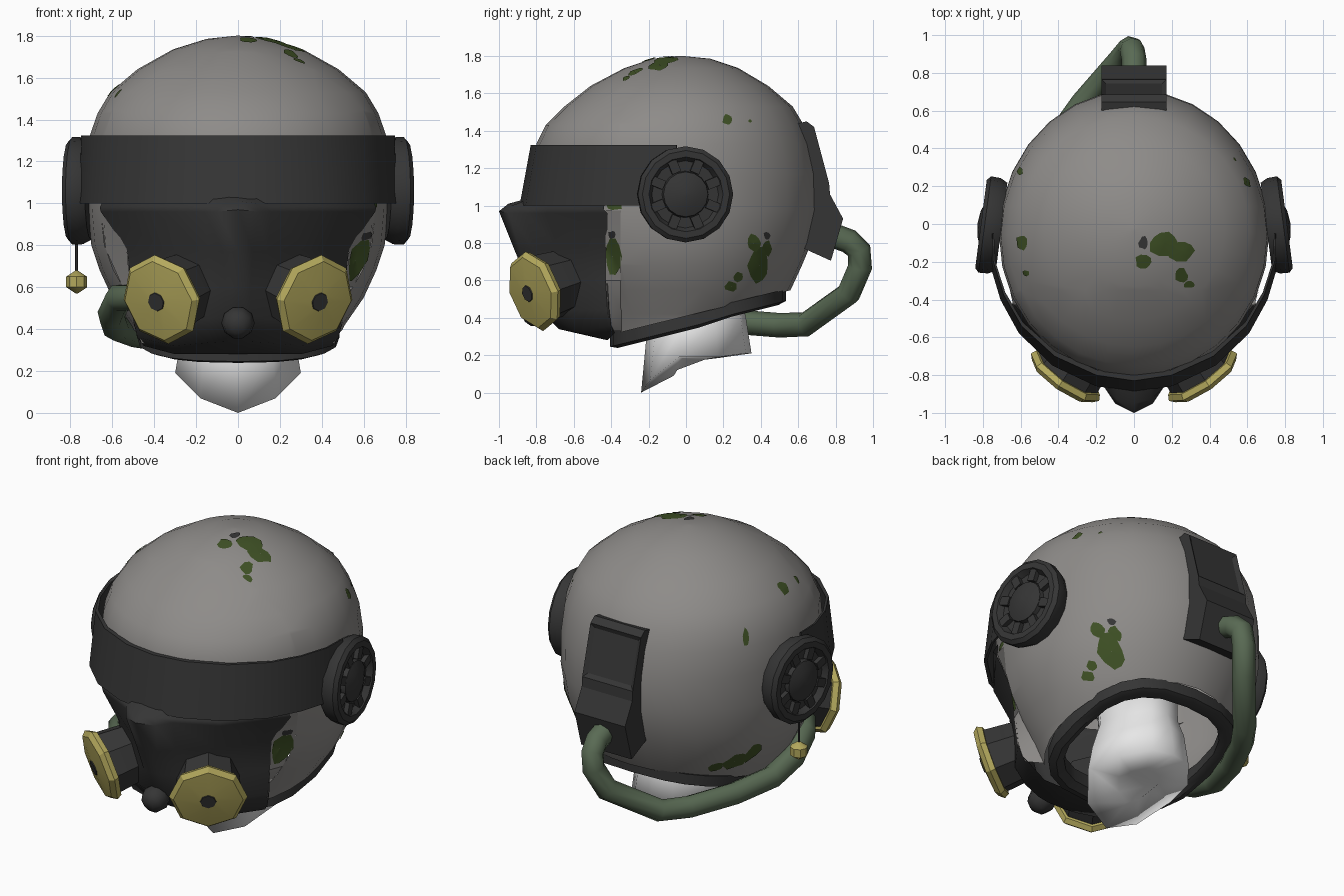
import bpy, bmesh, math, random
from mathutils import Vector, Matrix
from mathutils.bvhtree import BVHTree

if "Cube" in bpy.data.objects:
    bpy.data.objects.remove(bpy.data.objects["Cube"])

random.seed(4)


def material(name, r, g, b):
    m = bpy.data.materials.new(name)
    m.diffuse_color = (r, g, b, 1)
    m.use_nodes = True
    m.node_tree.nodes["Principled BSDF"].inputs["Base Color"].default_value = m.diffuse_color
    return m


GREY = material("helmet grey", 0.27, 0.26, 0.25)
DARK = material("dark rubber", 0.036, 0.036, 0.036)
YELLOW = material("filter yellow", 0.46, 0.40, 0.11)
HOSE = material("hose green", 0.10, 0.145, 0.088)
MOSS = material("moss green", 0.048, 0.08, 0.018)
WHITE = material("pale neck", 0.82, 0.82, 0.82)


def finish(name, bm, mat, angle=35, matrix=None, recalc=True):
    """Turn a bmesh into a named, coloured and shaded object."""
    if recalc:
        bmesh.ops.recalc_face_normals(bm, faces=bm.faces[:])
    me = bpy.data.meshes.new(name)
    bm.to_mesh(me)
    bm.free()
    me.materials.append(mat)
    ob = bpy.data.objects.new(name, me)
    bpy.context.collection.objects.link(ob)
    if matrix:
        ob.matrix_world = matrix
    bpy.ops.object.select_all(action='DESELECT')
    ob.select_set(True)
    bpy.context.view_layer.objects.active = ob
    bpy.ops.object.shade_smooth_by_angle(angle=math.radians(angle))
    return ob


def loft(rings, closed=True, caps=(False, False), loop=False):
    """Skin a list of point rings."""
    bm = bmesh.new()
    vs = [[bm.verts.new(p) for p in r] for r in rings]
    n = len(rings[0])
    pairs = list(zip(vs, vs[1:])) + ([(vs[-1], vs[0])] if loop else [])
    for a, b in pairs:
        for i in range(n if closed else n - 1):
            j = (i + 1) % n
            bm.faces.new((a[i], a[j], b[j], b[i]))
    for ring, cap in zip((vs[0], vs[-1]), caps):
        if cap:
            bm.faces.new(ring)
    return bm


def lathe(profile, n, phase=0.0):
    """Turn (radius, height) points around local z."""
    rings = [[(r * math.cos(phase + math.tau * i / n), r * math.sin(phase + math.tau * i / n), h)
              for i in range(n)] for r, h in profile]
    return loft(rings, caps=(True, True))


def place(pos, normal):
    return Matrix.Translation(pos) @ Vector(normal).to_track_quat('Z', 'Y').to_matrix().to_4x4()


def mirror_points(half):
    """Half row starting on the centre line -> full row from -x to +x."""
    return [(-x, y, z) for x, y, z in reversed(half[1:])] + list(half)


# Helmet shell: rings of (z, half width, front y, back y)
shell = [(1.80, 0.01, -0.04, -0.02), (1.785, 0.15, -0.18, 0.13), (1.735, 0.31, -0.33, 0.28),
         (1.64, 0.48, -0.51, 0.44), (1.53, 0.61, -0.65, 0.57), (1.43, 0.67, -0.75, 0.63),
         (1.33, 0.705, -0.80, 0.67), (1.17, 0.715, -0.82, 0.705), (0.975, 0.715, -0.82, 0.71),
         (0.80, 0.70, -0.78, 0.67), (0.68, 0.66, -0.73, 0.62), (0.55, 0.60, -0.66, 0.56),
         (0.42, 0.51, -0.58, 0.47), (0.30, 0.45, -0.52, 0.42), (0.18, 0.42, -0.48, 0.40)]
N = 28
rings = [[(rx * math.sin(math.tau * i / N), (f + b) / 2 - (b - f) / 2 * math.cos(math.tau * i / N), z)
          for i in range(N)] for z, rx, f, b in shell]
bm = loft(rings, caps=(True, False))
# slanted neck opening, then the face opening
bmesh.ops.bisect_plane(bm, geom=bm.verts[:] + bm.edges[:] + bm.faces[:], plane_co=(0, -0.4, 0.31),
                       plane_no=(0, -0.24, 0.97), clear_inner=True)
CUT = -0.35
bmesh.ops.bisect_plane(bm, geom=bm.verts[:] + bm.edges[:] + bm.faces[:], plane_co=(0, CUT, 0),
                       plane_no=(0, 1, 0))
gone = [f for f in bm.faces if f.calc_center_median().y < CUT and f.calc_center_median().z < 0.975]
bmesh.ops.delete(bm, geom=gone, context='FACES')
bmesh.ops.recalc_face_normals(bm, faces=bm.faces[:])
tree = BVHTree.FromBMesh(bm)
# cheeks narrowing from the shell to the mask edge
for s in (-1, 1):
    strip = []
    for x, y, z in ((0.64, -0.43, 0.975), (0.53, -0.43, 0.78), (0.515, -0.43, 0.6), (0.50, -0.42, 0.44),
                    (0.46, -0.40, 0.33)):
        hit = tree.ray_cast(Vector((3 * s, CUT + 0.004, z)), Vector((-s, 0, 0)))[0] or Vector((0.48 * s, CUT, z))
        strip.append((bm.verts.new((s * x, y, z)), bm.verts.new(hit)))
    for (a, b), (c, d) in zip(strip, strip[1:]):
        f = bm.faces.new((a, b, d, c))
        f.normal_update()
        if f.normal.x * s < 0:
            f.normal_flip()
bm.normal_update()
tree = BVHTree.FromBMesh(bm)
finish("helmet_shell", bm, GREY, 40, recalc=False)

# Neck rim: slanted ring with a rectangular section
rings = []
for i in range(20):
    a = math.tau * i / 20
    s, c = math.sin(a), math.cos(a)
    s, c = math.copysign(abs(s) ** 0.75, s), math.copysign(abs(c) ** 0.75, c)
    ring = []
    for d, h in ((0.02, 0.045), (0.02, -0.035), (-0.02, -0.05), (-0.06, -0.03), (-0.06, 0.04)):
        y = 0.065 + (0.45 + d) * -c
        h *= 1.1 if c > 0 else 0.8
        ring.append(((0.465 + d) * s, y, 0.285 + 0.25 * (y + 0.4) + h))
    rings.append(ring)
finish("neck_rim", loft(rings, loop=True), DARK, 40)

# Neck with a pointed lower front
low = [(0, -0.24, 0.0), (0.18, -0.19, 0.07), (0.30, -0.04, 0.19), (0.25, 0.17, 0.19),
       (0.13, 0.32, 0.21), (0, 0.35, 0.21)]
levels = [[(x * 0.4, 0.05 + (y - 0.05) * 0.4, 0.09 + z * 0.45) for x, y, z in low], low,
          [(x * 0.92, 0.04 + (y - 0.04) * 0.9, 0.30 + 0.2 * (y + 0.2)) for x, y, z in low],
          [(x * 0.75, 0.05 + (y - 0.05) * 0.8, 0.50) for x, y, z in low],
          [(x * 0.8, 0.03 + (y - 0.05) * 0.8, 0.75) for x, y, z in low]]
rings = [h + [(-x, y, z) for x, y, z in reversed(h[1:-1])] for h in levels]
finish("neck", loft(rings, caps=(True, True)), WHITE, 180)

# Face mask: half rows from the centre line outwards
rows = [[(0, -0.80, 1.05), (0.09, -0.80, 1.05), (0.16, -0.78, 1.05), (0.40, -0.70, 1.05), (0.63, -0.43, 1.04)],
        [(0, -0.95, 1.01), (0.09, -0.93, 1.0), (0.16, -0.86, 0.985), (0.40, -0.745, 0.985), (0.66, -0.44, 0.98)],
        [(0, -1.00, 0.97), (0.10, -0.95, 0.96), (0.16, -0.86, 0.96), (0.40, -0.745, 0.96), (0.655, -0.42, 0.96)],
        [(0, -0.92, 0.77), (0.07, -0.89, 0.77), (0.14, -0.81, 0.77), (0.33, -0.69, 0.78), (0.53, -0.42, 0.78)],
        [(0, -0.85, 0.60), (0.06, -0.83, 0.60), (0.14, -0.78, 0.60), (0.33, -0.66, 0.60), (0.51, -0.42, 0.60)],
        [(0, -0.80, 0.46), (0.06, -0.79, 0.46), (0.14, -0.75, 0.45), (0.34, -0.63, 0.44), (0.50, -0.41, 0.44)],
        [(0, -0.68, 0.34), (0.06, -0.68, 0.34), (0.14, -0.66, 0.335), (0.31, -0.58, 0.32), (0.48, -0.40, 0.36)],
        [(0, -0.42, 0.28), (0.06, -0.42, 0.28), (0.14, -0.42, 0.28), (0.30, -0.42, 0.28), (0.45, -0.38, 0.32)]]
finish("face_mask", loft([mirror_points(r) for r in rows], closed=False), DARK, 50)

# Visor band wrapped around the brow
path = [(0, -0.83), (0.2, -0.80), (0.42, -0.70), (0.595, -0.54), (0.69, -0.375), (0.745, -0.2), (0.75, -0.05)]
rings = []
for off, z in ((0.0, 1.325), (0.06, 1.0), (0.03, 1.0), (-0.03, 1.325)):
    rings.append(mirror_points([(x * (1 + off * 0.4), y * (1 + off * 1.2), z) for x, y in path]))
finish("visor_band", loft(rings, closed=False, loop=True), DARK, 40)

# Nose valve
bm = lathe([(0.03, -0.09), (0.065, -0.05), (0.08, 0.0), (0.065, 0.05), (0.03, 0.075)], 10)
finish("nose_valve", bm, DARK, 60, place((0, -0.80, 0.43), (0, -0.95, -0.3)))

for side, s in (("left", -1), ("right", 1)):
    # Filter: dark drum, yellow eight-sided cap, dark centre
    m = place((s * 0.368, -0.815, 0.540), (s * 0.55, -0.79, -0.26))
    finish(side + "_filter_drum", lathe([(0.17, -0.22), (0.19, -0.02), (0.19, 0.0)], 8), DARK, 30, m)
    finish(side + "_filter_cap", lathe([(0.205, -0.035), (0.22, -0.005), (0.195, 0.022), (0.045, 0.04)], 8),
           YELLOW, 30, m)
    finish(side + "_filter_centre", lathe([(0.047, 0.038), (0.044, 0.045)], 8), DARK, 20, m)

    # Ear disc with stepped rings and teeth
    m = place((s * 0.81, 0, 1.06), (s * 0.99, 0.13, 0))
    finish(side + "_ear_disc", lathe([(0.235, -0.11), (0.255, -0.07), (0.257, -0.02), (0.235, 0.0), (0.2, 0.0),
                                      (0.18, -0.035), (0.125, -0.035), (0.12, -0.01), (0.07, 0.01),
                                      (0.01, 0.018)], 16), DARK, 25, m)
    bm = bmesh.new()
    for k in range(8):
        t = Matrix.Rotation(math.tau * (k + 0.5) / 8, 4, 'Z') @ Matrix.Translation((0.16, 0, -0.025))
        bmesh.ops.create_cube(bm, size=1, matrix=t @ Matrix.Diagonal((0.07, 0.05, 0.035, 1)))
    finish(side + "_ear_teeth", bm, DARK, 25, m)

# Hanging cord and bead under the left ear
finish("cord", lathe([(0.007, 0.65), (0.007, 0.86)], 6), DARK, 40, Matrix.Translation((-0.77, 0, 0)))
finish("bead", lathe([(0.005, -0.055), (0.05, -0.025), (0.05, 0.025), (0.005, 0.055)], 8), YELLOW, 40,
       Matrix.Translation((-0.77, 0, 0.625)))

# Back pack: side profile (y, z) extruded in x, with a sunken upper panel
prof = [(0.60, 1.44), (0.645, 1.45), (0.685, 1.42), (0.765, 1.12), (0.77, 1.06), (0.84, 0.93), (0.775, 0.705),
        (0.62, 0.775), (0.60, 1.0)]
bm = loft([[(x, y, z) for y, z in prof] for x in (-0.172, 0.172)], caps=(True, True))
bmesh.ops.recalc_face_normals(bm, faces=bm.faces[:])
panel = max((f for f in bm.faces if 1.2 < f.calc_center_median().z < 1.35 and len(f.verts) == 4),
            key=lambda f: f.calc_center_median().y)
bmesh.ops.inset_region(bm, faces=[panel], thickness=0.035, depth=0)
bmesh.ops.translate(bm, verts=panel.verts[:], vec=(0, -0.016, -0.004))
finish("back_pack", bm, DARK, 20)

# Breathing hose from the pack, under the left side, to the mask
cu = bpy.data.curves.new("hose", 'CURVE')
cu.dimensions = '3D'
cu.bevel_depth, cu.bevel_resolution = 0.066, 2
pts = [(0, 0.76, 0.85), (0, 0.87, 0.81), (-0.01, 0.925, 0.76), (-0.02, 0.93, 0.67), (-0.07, 0.87, 0.53),
       (-0.27, 0.64, 0.365), (-0.37, 0.50, 0.36), (-0.50, 0.25, 0.38), (-0.585, 0.0, 0.41), (-0.605, -0.18, 0.47),
       (-0.57, -0.34, 0.55), (-0.47, -0.48, 0.55)]
sp = cu.splines.new('POLY')
sp.points.add(len(pts) - 1)
for p, co in zip(sp.points, pts):
    p.co = (*co, 1)
cu.use_fill_caps = True
cu.materials.append(HOSE)
ob = bpy.data.objects.new("breathing_hose", cu)
bpy.context.collection.objects.link(ob)
bpy.ops.object.select_all(action='DESELECT')
ob.select_set(True)
bpy.context.view_layer.objects.active = ob
bpy.ops.object.convert(target='MESH')
bpy.ops.object.shade_smooth_by_angle(angle=math.radians(60))


# Moss blotches laid on the shell: axis, two coordinates, two radii
def blotch(bm, axis, u, v, ru, rv):
    def drop(a, b):
        o, d = {'top': ((a, b, 3), (0, 0, -1)), 'right': ((3, a, b), (-1, 0, 0)),
                'left': ((-3, a, b), (1, 0, 0))}[axis]
        hit, no, _, _ = tree.ray_cast(Vector(o), Vector(d))
        return hit - Vector(d) * 0.001 + no * 0.004 if hit else None
    n = 10
    wob = [random.uniform(0.8, 1.2) for _ in range(n)]
    grid = [[drop(u + ru * k * wob[i] * math.cos(math.tau * i / n), v + rv * k * wob[i] * math.sin(math.tau * i / n))
             for i in range(n)] for k in (0.02, 0.5, 1)]
    for a, b in zip(grid, grid[1:]):
        for i in range(n):
            quad = (a[i], b[i], b[(i + 1) % n], a[(i + 1) % n])
            if all(quad):
                f = bm.faces.new([bm.verts.new(p) for p in quad])
                f.normal_update()
                if f.normal.dot(f.calc_center_median() - Vector((0, 0, 1))) < 0:
                    f.normal_flip()


spots = {"moss_top": ('top', [(0.16, -0.1, 0.08, 0.065), (0.25, -0.14, 0.07, 0.055), (0.05, -0.2, 0.045, 0.035),
                              (0.25, -0.27, 0.035, 0.035), (0.29, -0.32, 0.03, 0.02), (-0.59, -0.1, 0.03, 0.04),
                              (-0.57, -0.26, 0.018, 0.015), (-0.6, 0.28, 0.015, 0.02)]),
         "moss_right": ('right', [(0.39, 0.68, 0.055, 0.09), (0.36, 0.80, 0.04, 0.045), (0.43, 0.77, 0.03, 0.04),
                                  (0.24, 0.57, 0.035, 0.025), (0.28, 0.62, 0.025, 0.03), (0.22, 1.46, 0.028, 0.026),
                                  (-0.39, 0.73, 0.042, 0.09), (-0.38, 0.995, 0.04, 0.018),
                                  (0.34, 1.45, 0.01, 0.008)]),
         "moss_left": ('left', [(0.2, 0.64, 0.05, 0.06), (0.28, 0.6, 0.06, 0.05), (0.36, 0.58, 0.03, 0.03)])}
for name, (axis, items) in spots.items():
    bm = bmesh.new()
    for it in items:
        blotch(bm, axis, *it)
    bmesh.ops.remove_doubles(bm, verts=bm.verts[:], dist=0.0005)
    finish(name, bm, MOSS, 60, recalc=False)
bm = bmesh.new()
for it in (('top', 0.05, -0.1, 0.025, 0.035), ('right', 0.43, 0.84, 0.018, 0.02), ('right', -0.395, 0.845, 0.02, 0.02)):
    blotch(bm, *it)
bmesh.ops.remove_doubles(bm, verts=bm.verts[:], dist=0.0005)
finish("dark_scuffs", bm, DARK, 60, recalc=False)
